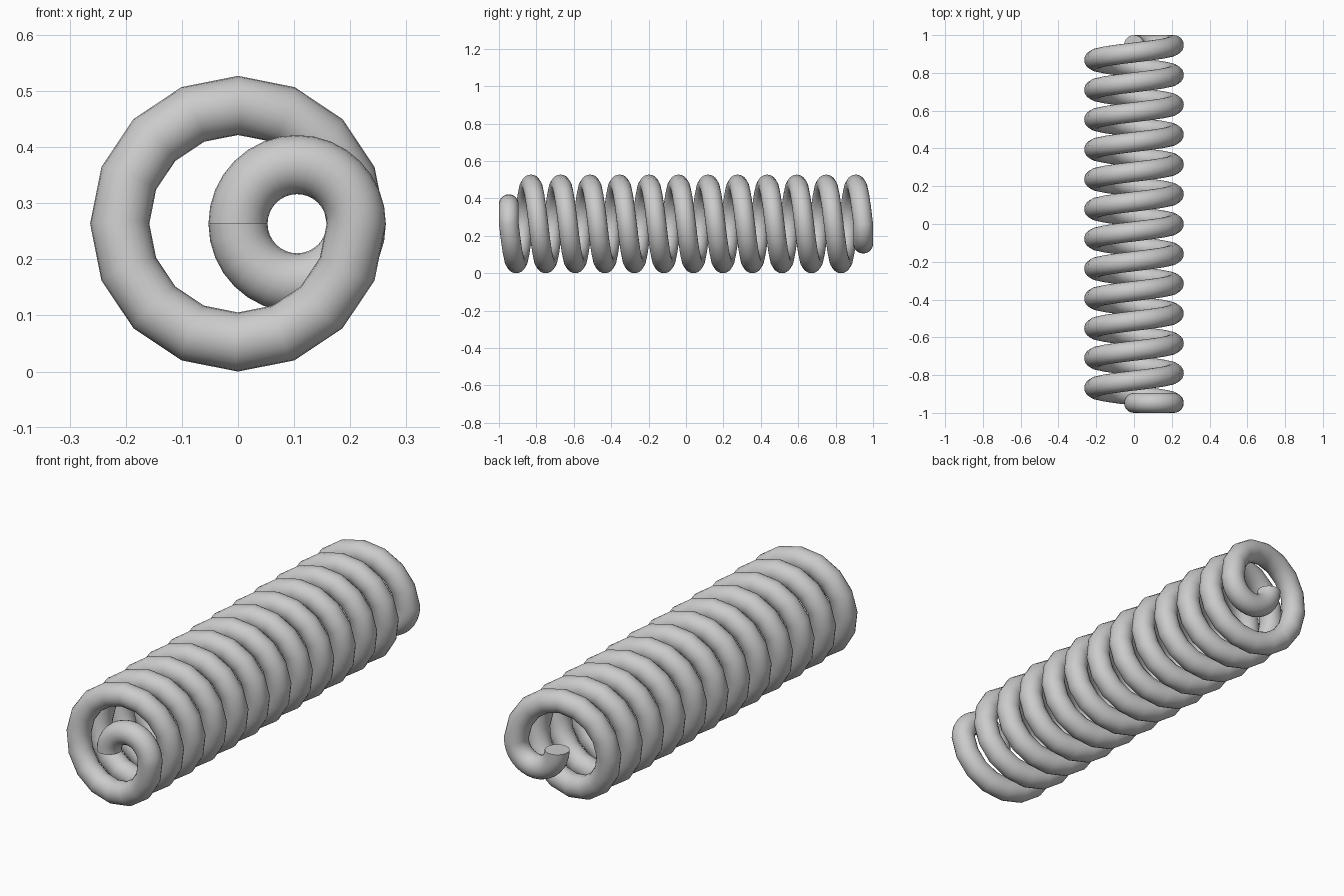
import bpy, bmesh, math
from mathutils import Vector

if "Cube" in bpy.data.objects:
    bpy.data.objects.remove(bpy.data.objects["Cube"])

COIL_R, WIRE_R, ZC = 0.2108, 0.0527, 0.2635
TURNS, STEPS, HOOK_STEPS, SIDES = 12, 16, 16, 24
Y0 = -1 + WIRE_R
LENGTH = -2 * Y0
HOOK_R = COIL_R / 2


def sample(cx, r, a, y, slope):
    """Centre, outward direction and tangent of the wire (a decreases along it)."""
    out = Vector((math.cos(a), 0, math.sin(a)))
    tan = Vector((math.sin(a) * r, slope, -math.cos(a) * r)).normalized()
    return Vector((cx, y, ZC)) + out * r, out, tan


# Wire path: front half-loop hook, coil, back half-loop hook
path = [sample(HOOK_R, HOOK_R, math.pi * (1 - i / HOOK_STEPS), Y0, 0)
        for i in range(HOOK_STEPS + 1)]
n = TURNS * STEPS
path += [sample(0, COIL_R, -2 * math.pi * i / STEPS, Y0 + LENGTH * i / n,
                LENGTH / TURNS / (2 * math.pi)) for i in range(1, n)]
path += [sample(HOOK_R, HOOK_R, -math.pi * i / HOOK_STEPS, -Y0, 0)
         for i in range(HOOK_STEPS + 1)]

# Round wire swept along the path, with flat cut ends
bm = bmesh.new()
rings = []
for centre, out, tan in path:
    side = tan.cross(out).normalized()
    angles = [2 * math.pi * k / SIDES for k in range(SIDES)]
    rings.append([bm.verts.new(centre + WIRE_R * (out * math.cos(t) + side * math.sin(t)))
                  for t in angles])
for a, b in zip(rings, rings[1:]):
    for k in range(SIDES):
        j = (k + 1) % SIDES
        bm.faces.new((a[k], a[j], b[j], b[k]))
bm.faces.new(rings[0])
bm.faces.new(rings[-1])
bmesh.ops.recalc_face_normals(bm, faces=bm.faces)

mesh = bpy.data.meshes.new("coil_spring")
bm.to_mesh(mesh)
bm.free()
spring = bpy.data.objects.new("coil_spring", mesh)
bpy.context.collection.objects.link(spring)
bpy.context.view_layer.objects.active = spring
spring.select_set(True)
bpy.ops.object.shade_smooth_by_angle(angle=math.radians(30))
